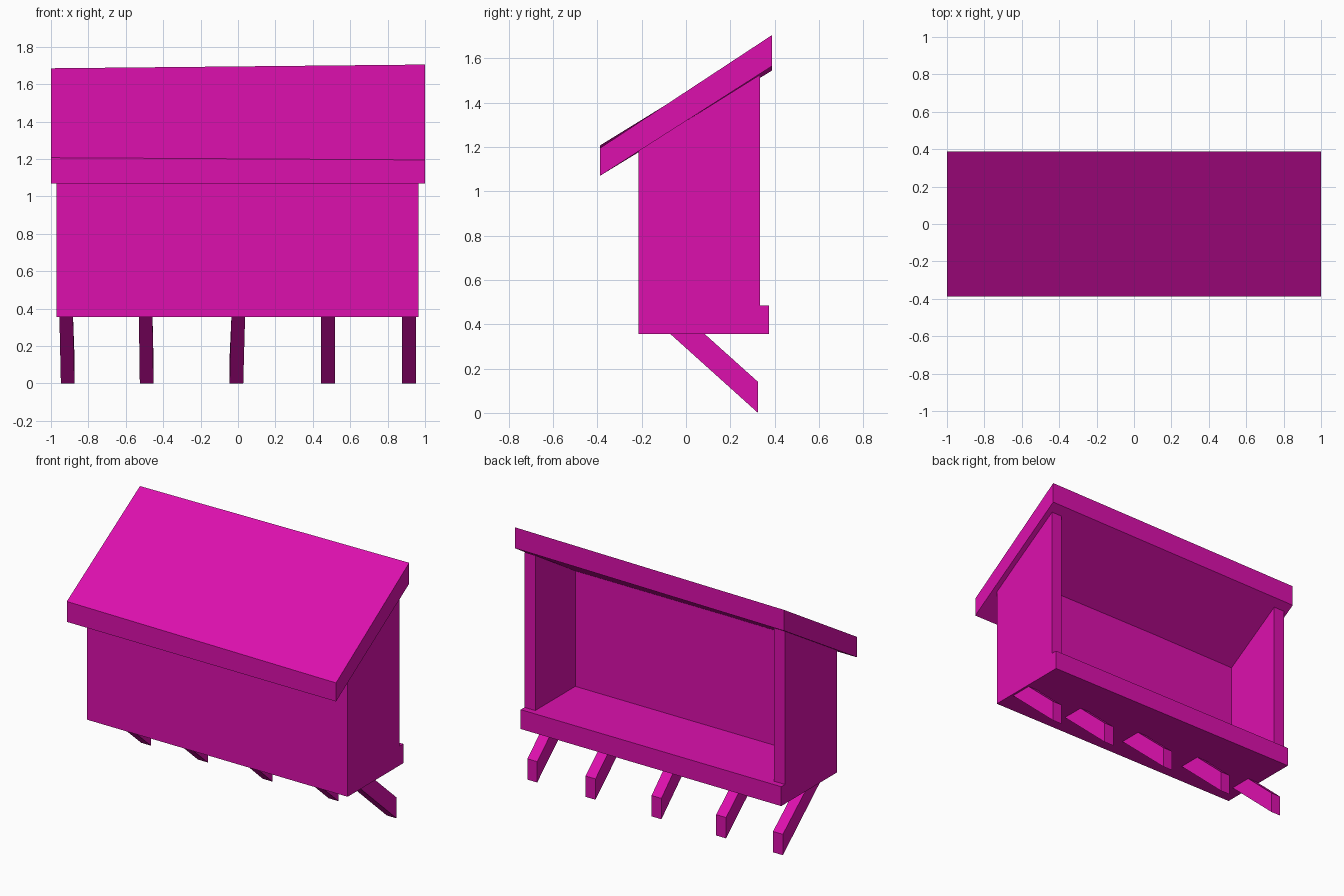
import bpy, bmesh

if "Cube" in bpy.data.objects:
    bpy.data.objects.remove(bpy.data.objects["Cube"])

mat = bpy.data.materials.new("magenta")
mat.diffuse_color = (0.72, 0.005, 0.42, 1)
mat.use_nodes = True
mat.node_tree.nodes["Principled BSDF"].inputs["Base Color"].default_value = mat.diffuse_color


def prism(name, x0, x1, profile, profile_right=None, shear=0.0):
    """Extrude a (y, z) profile from x0 to x1; the right end may differ.
    shear shifts x for the points lowest in z (slightly crooked legs)."""
    right = profile_right or profile
    bm = bmesh.new()
    low = max(y for y, z in profile)
    off = lambda y: shear if y == low else 0.0
    a = [bm.verts.new((x0 + off(y), y, z)) for y, z in profile]
    b = [bm.verts.new((x1 + off(y), y, z)) for y, z in right]
    bm.faces.new(a)
    bm.faces.new(b[::-1])
    n = len(a)
    for i in range(n):
        j = (i + 1) % n
        bm.faces.new((a[i], b[i], b[j], a[j]))
    bmesh.ops.recalc_face_normals(bm, faces=bm.faces)
    mesh = bpy.data.meshes.new(name)
    bm.to_mesh(mesh)
    bm.free()
    mesh.materials.append(mat)
    obj = bpy.data.objects.new(name, mesh)
    bpy.context.collection.objects.link(obj)
    return obj


L, R = -0.97, 0.965          # body ends
WALL = 0.08                  # side wall thickness
FRONT, INNER, BACK = -0.215, -0.09, 0.335
BASE, FLOOR = 0.355, 0.485


def under_roof(y):
    return 1.183 + (y - FRONT) * 0.625


# Sloping roof slab, slightly uneven from left to right
prism("roof", -1, 1,
      [(-0.388, 1.07), (0.388, 1.545), (0.388, 1.685), (-0.388, 1.207)],
      [(-0.388, 1.07), (0.388, 1.565), (0.388, 1.705), (-0.388, 1.195)])

# Floor with a lip sticking out at the open back
prism("floor", L, R,
      [(FRONT, BASE), (0.375, BASE), (0.375, FLOOR), (FRONT, FLOOR)])

# Front wall
prism("front_wall", L + WALL, R - WALL,
      [(FRONT, FLOOR), (INNER, FLOOR), (INNER, under_roof(INNER)), (FRONT, under_roof(FRONT))])

# Side walls
for name, x in (("left_wall", L), ("right_wall", R - WALL)):
    prism(name, x, x + WALL,
          [(FRONT, FLOOR), (BACK, FLOOR), (BACK, under_roof(BACK)), (FRONT, under_roof(FRONT))])

# Five slanted struts below the floor: left edge, sideways drift of the foot
struts = [(-0.955, 0.008), (-0.53, 0.005), (-0.035, -0.01), (0.445, 0.0), (0.878, 0.0)]
for i, (x, drift) in enumerate(struts):
    prism(f"strut_{i + 1}", x, x + 0.073,
          [(-0.075, BASE + 0.005), (0.325, 0.0), (0.325, 0.14), (0.08, BASE + 0.005)],
          shear=drift)
